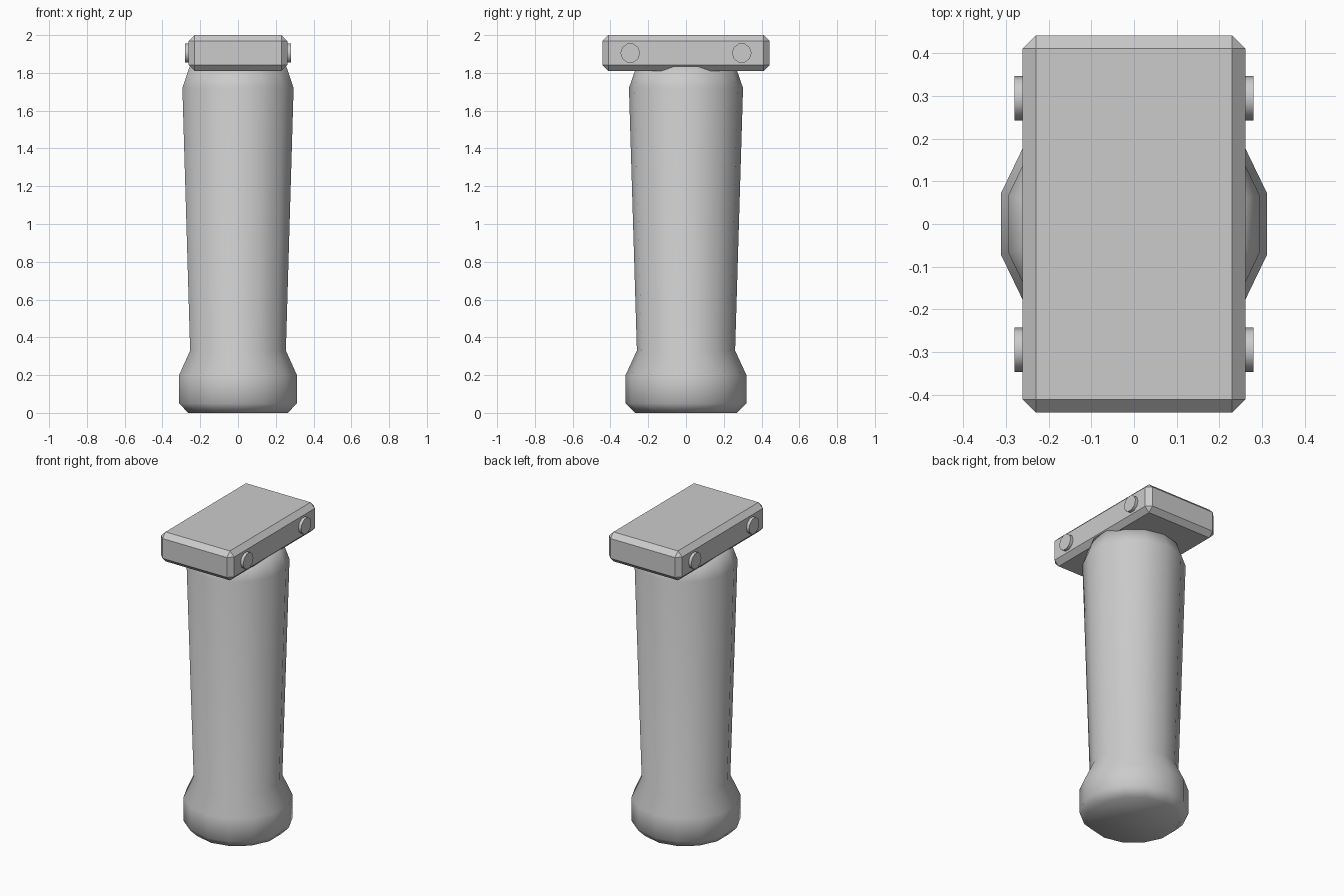
import bpy
import bmesh
from math import cos, sin, tau, pi

cube = bpy.data.objects.get("Cube")
if cube:
    bpy.data.objects.remove(cube)

grey = bpy.data.materials.new("plain grey")
grey.use_nodes = True
colour = (0.6, 0.6, 0.6, 1)
grey.diffuse_color = colour
grey.node_tree.nodes["Principled BSDF"].inputs["Base Color"].default_value = colour


def add_object(name, bm):
    bmesh.ops.recalc_face_normals(bm, faces=bm.faces[:])
    mesh = bpy.data.meshes.new(name)
    bm.to_mesh(mesh)
    bm.free()
    mesh.materials.append(grey)
    obj = bpy.data.objects.new(name, mesh)
    bpy.context.collection.objects.link(obj)
    return obj


def lathe(name, profile, sides):
    """Closed solid from (radius, height) rings, with a corner on +y."""
    bm = bmesh.new()
    rings = [[bm.verts.new((r * sin(tau * i / sides), r * cos(tau * i / sides), z))
              for i in range(sides)] for r, z in profile]
    for low, high in zip(rings, rings[1:]):
        for i in range(sides):
            j = (i + 1) % sides
            bm.faces.new((low[i], low[j], high[j], high[i]))
    bm.faces.new(rings[0])
    bm.faces.new(rings[-1])
    return add_object(name, bm)


# Handle with a swollen foot and a tapered neck
handle = lathe("handle", [(0.27, 0), (0.32, 0.05), (0.32, 0.2), (0.26, 0.33),
                          (0.302, 1.72), (0.262, 1.835)], 14)
handle.data.shade_smooth()

# Chamfered head plate
bm = bmesh.new()
bmesh.ops.create_cube(bm, size=1)
bmesh.ops.scale(bm, vec=(0.522, 0.884, 0.19), verts=bm.verts)
bmesh.ops.translate(bm, vec=(0, 0, 1.905), verts=bm.verts)
bmesh.ops.bevel(bm, geom=bm.edges[:], offset=0.031, segments=1,
                affect='EDGES', profile=0.5)
add_object("head_plate", bm)

# Two bolt heads on each long side of the plate
for side, sign in (("left", 1), ("right", -1)):
    for place, y in (("front", -0.295), ("back", 0.295)):
        bolt = lathe(f"{side}_{place}_bolt", [(0.052, 0), (0.052, 0.03)], 10)
        bolt.rotation_euler.y = sign * pi / 2
        bolt.location = (sign * 0.25, y, 1.905)
        bolt.data.shade_smooth()
        bolt.data.set_sharp_from_angle(angle=pi / 4)
